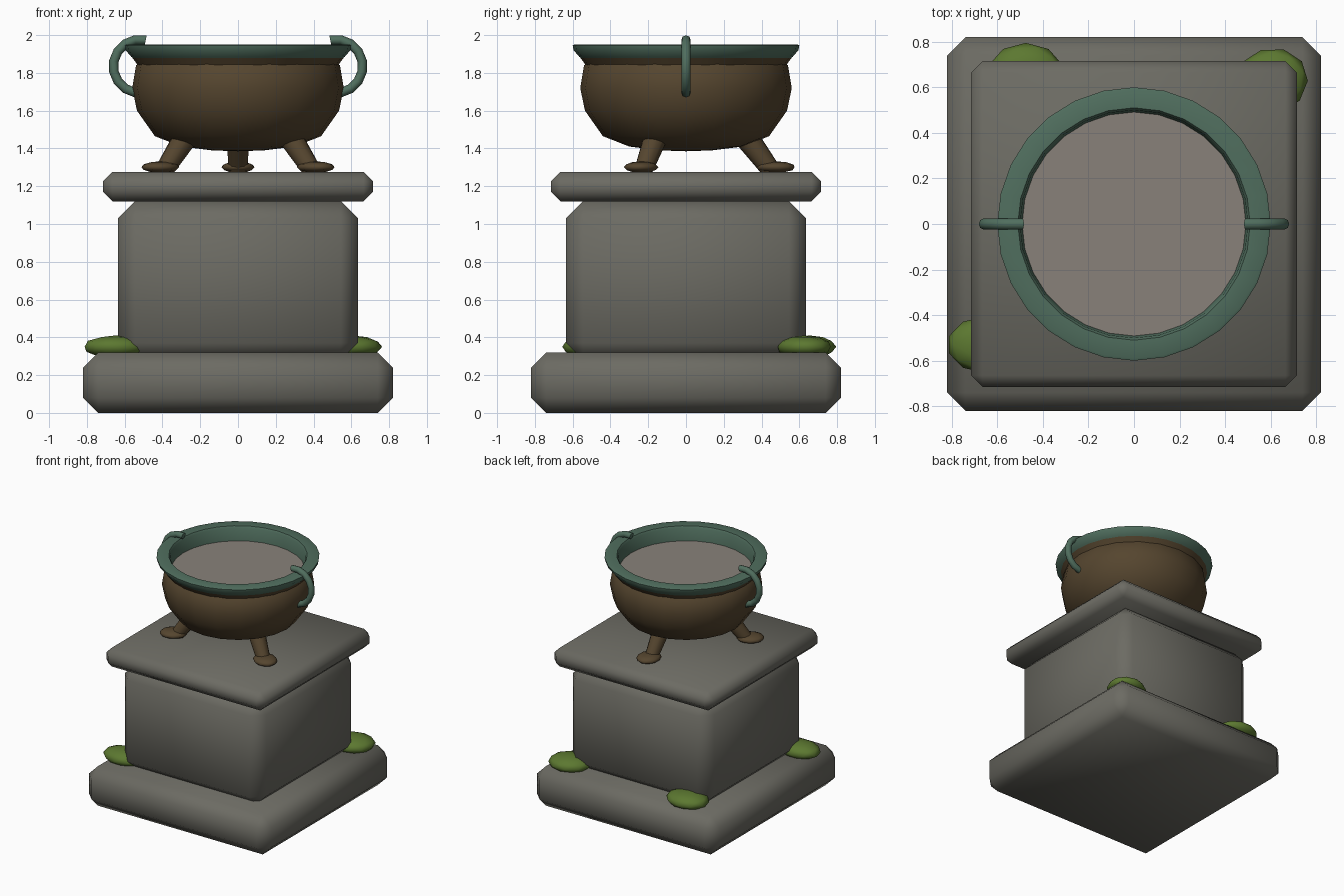
import bpy, bmesh, math
from mathutils import Vector, Matrix

cube = bpy.data.objects.get("Cube")
if cube:
    bpy.data.objects.remove(cube, do_unlink=True)


def material(name, rgb):
    m = bpy.data.materials.new(name)
    m.use_nodes = True
    m.diffuse_color = (*rgb, 1)
    node = m.node_tree.nodes["Principled BSDF"]
    node.inputs["Base Color"].default_value = (*rgb, 1)
    node.inputs["Roughness"].default_value = 0.8
    return m


STONE = material("grey stone", (0.15, 0.147, 0.125))
BRONZE = material("brown bronze", (0.091, 0.06, 0.028))
PATINA = material("green patina", (0.08, 0.156, 0.112))
MOSS = material("moss green", (0.107, 0.188, 0.03))
WATER = material("pale grey water", (0.25, 0.222, 0.195))


def finish(name, bm, mat, angle=180):
    """Turn a bmesh into a smooth shaded object, sharp above the angle."""
    bmesh.ops.recalc_face_normals(bm, faces=bm.faces)
    mesh = bpy.data.meshes.new(name)
    bm.to_mesh(mesh)
    bm.free()
    mesh.materials.append(mat)
    ob = bpy.data.objects.new(name, mesh)
    bpy.context.collection.objects.link(ob)
    bpy.ops.object.select_all(action='DESELECT')
    ob.select_set(True)
    bpy.context.view_layer.objects.active = ob
    if angle >= 180:
        bpy.ops.object.shade_smooth()
    else:
        bpy.ops.object.shade_smooth_by_angle(angle=math.radians(angle))
    return ob


def block(name, half, z0, z1, chamfer):
    bm = bmesh.new()
    bmesh.ops.create_cube(bm, size=1)
    for v in bm.verts:
        v.co = (v.co.x * 2 * half, v.co.y * 2 * half, z0 + (v.co.z + 0.5) * (z1 - z0))
    bmesh.ops.bevel(bm, geom=bm.edges[:], offset=chamfer, segments=1, affect='EDGES')
    return finish(name, bm, STONE)


def lathe(name, profile, sides, mat, angle=180, closed=False):
    bm = bmesh.new()
    pts = [bm.verts.new((r, 0, z)) for r, z in profile]
    edges = [bm.edges.new(p) for p in zip(pts, pts[1:])]
    if closed:
        edges.append(bm.edges.new((pts[-1], pts[0])))
    bmesh.ops.spin(bm, geom=pts + edges, cent=(0, 0, 0), axis=(0, 0, 1),
                   angle=math.tau, steps=sides)
    bmesh.ops.remove_doubles(bm, verts=bm.verts, dist=1e-4)
    return finish(name, bm, mat, angle)


def blob(name, centre, size, mat, turn=0, angle=180):
    bm = bmesh.new()
    bmesh.ops.create_icosphere(bm, subdivisions=2, radius=1)
    bm.transform(Matrix.Translation(centre) @ Matrix.Rotation(turn, 4, 'Z')
                 @ Matrix.Diagonal((*size, 1)))
    return finish(name, bm, mat, angle)


# Stone pedestal
block("pedestal_base", 0.82, 0, 0.32, 0.08)
block("pedestal_shaft", 0.635, 0.28, 1.12, 0.09)
block("pedestal_cap", 0.715, 1.12, 1.275, 0.05)

# Bowl, its flared collar, rim and contents
lathe("bowl", [(0, 1.385), (0.14, 1.39), (0.3, 1.41), (0.44, 1.465), (0.535, 1.6),
               (0.56, 1.72), (0.54, 1.84), (0.5, 1.87)], 20, BRONZE)
lathe("bowl_collar", [(0.5, 1.83), (0.53, 1.84), (0.565, 1.888), (0.5, 1.888)],
      28, BRONZE, 30)
lathe("bowl_rim", [(0.565, 1.885), (0.595, 1.92), (0.6, 1.945), (0.59, 1.95),
                   (0.51, 1.95), (0.5, 1.935), (0.49, 1.82)], 28, PATINA, 30, closed=True)
lathe("bowl_water", [(0, 1.836), (0.496, 1.836)], 28, WATER)

# Three splayed legs with flat feet
for name, degrees in (("back", 90), ("right", 210), ("left", 330)):
    a = math.radians(degrees)
    out = Vector((math.cos(a), math.sin(a), 0))
    top = out * 0.29 + Vector((0, 0, 1.5))
    foot = out * 0.45 + Vector((0, 0, 1.285))
    axis = foot - top
    bm = bmesh.new()
    bmesh.ops.create_cone(bm, cap_ends=True, segments=10, radius1=0.068, radius2=0.05,
                          depth=axis.length)
    bm.transform(Matrix.Translation((top + foot) / 2)
                 @ axis.to_track_quat('Z', 'Y').to_matrix().to_4x4())
    finish(name + "_leg", bm, BRONZE, 40)
    blob(name + "_foot", out * 0.475 + Vector((0, 0, 1.301)), (0.105, 0.088, 0.031),
         BRONZE, a)

# Ring handles, open toward the bowl
STEPS, TUBE = 9, 8
for name, side in (("left", 1), ("right", -1)):
    bm = bmesh.new()
    rings = []
    for i in range(STEPS + 1):
        a = math.radians(-102 + 204 * i / STEPS)
        ring = []
        for j in range(TUBE):
            t = math.tau * j / TUBE
            r = 0.142 + 0.025 * math.cos(t)
            ring.append(bm.verts.new((side * (0.518 + r * math.cos(a)),
                                      0.025 * math.sin(t), 1.835 + r * math.sin(a))))
        rings.append(ring)
    for p, q in zip(rings, rings[1:]):
        for j in range(TUBE):
            k = (j + 1) % TUBE
            bm.faces.new((p[j], p[k], q[k], q[j]))
    bm.faces.new(rings[0])
    bm.faces.new(rings[-1])
    finish(name + "_handle", bm, PATINA, 50)

# Moss clumps on the base
blob("moss_front_right", (-0.65, -0.53, 0.35), (0.17, 0.125, 0.06), MOSS)
blob("moss_back_left", (0.6, 0.625, 0.35), (0.165, 0.145, 0.06), MOSS, 0.3)
blob("moss_back_right", (-0.475, 0.655, 0.35), (0.17, 0.14, 0.06), MOSS)
